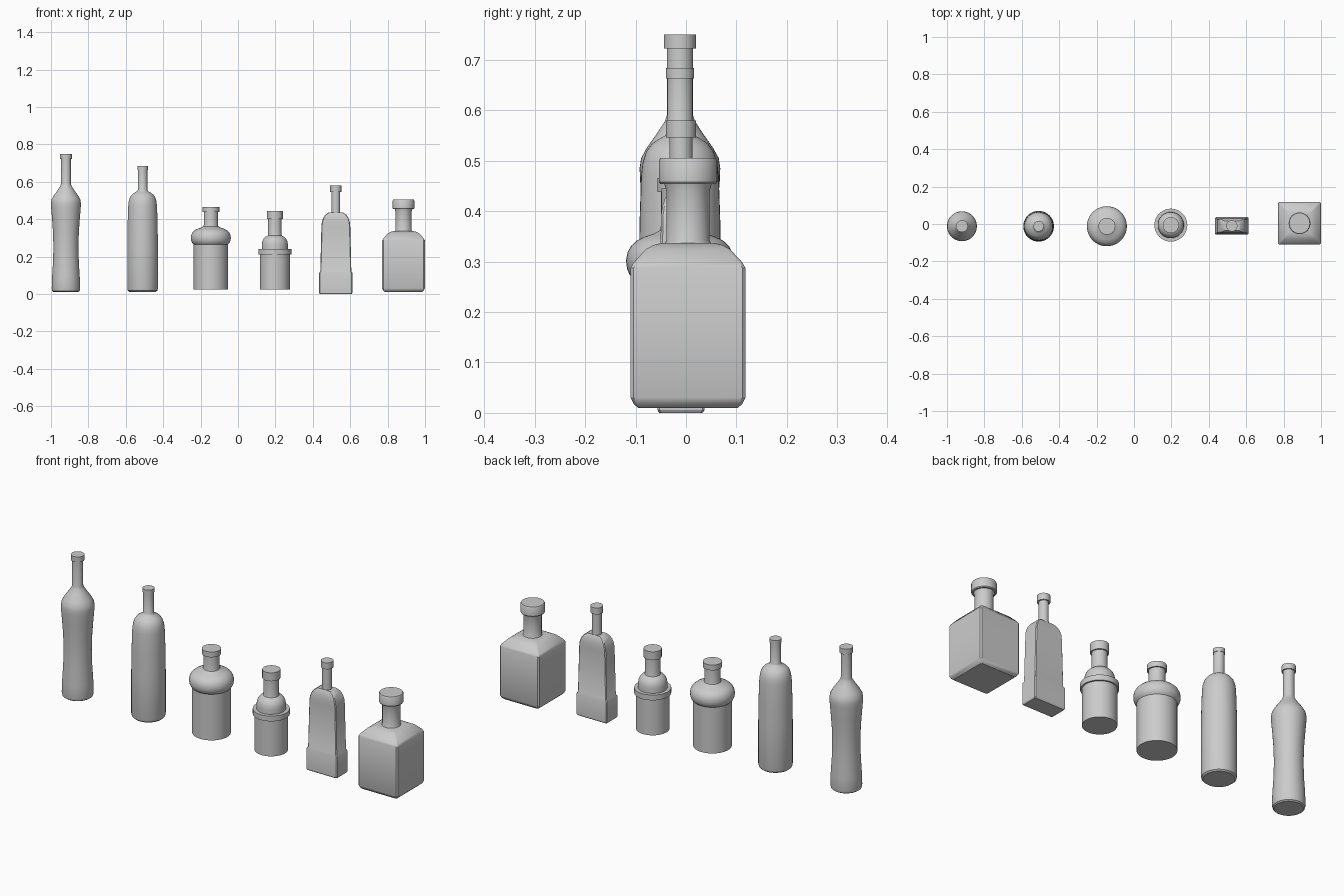
import bpy, bmesh, math


def loft(name, rings, loc, angle=32):
    """Skin a stack of equal-length point rings, closing both ends."""
    bm = bmesh.new()
    rows = [[bm.verts.new(p) for p in ring] for ring in rings]
    n = len(rows[0])
    for a, b in zip(rows, rows[1:]):
        for i in range(n):
            j = (i + 1) % n
            bm.faces.new((a[i], a[j], b[j], b[i]))
    bm.faces.new(rows[0][::-1])
    bm.faces.new(rows[-1])
    mesh = bpy.data.meshes.new(name)
    bm.to_mesh(mesh)
    bm.free()
    ob = bpy.data.objects.new(name, mesh)
    ob.location = (loc[0], loc[1], 0)
    bpy.context.collection.objects.link(ob)
    bpy.ops.object.select_all(action='DESELECT')
    ob.select_set(True)
    bpy.context.view_layer.objects.active = ob
    bpy.ops.object.shade_smooth_by_angle(angle=math.radians(angle))
    return ob


def turned(name, profile, loc, n=40):
    """Round part from (radius, z) pairs."""
    rings = [[(r * math.cos(2 * math.pi * i / n), r * math.sin(2 * math.pi * i / n), z)
              for i in range(n)] for r, z in profile]
    return loft(name, rings, loc)


def boxed(name, profile, loc, c=0.006):
    """Rectangular part from (half width, half depth, z), corners clipped by c."""
    rings = []
    for w, d, z in profile:
        rings.append([(w, -d + c, z), (w, d - c, z), (w - c, d, z), (-w + c, d, z),
                      (-w, d - c, z), (-w, -d + c, z), (-w + c, -d, z), (w - c, -d, z)])
    return loft(name, rings, loc)


# Tall waisted bottle with a conical shoulder
turned("waisted_bottle", [
    (0.066, 0.011), (0.073, 0.016), (0.076, 0.03), (0.074, 0.09), (0.069, 0.17),
    (0.067, 0.25), (0.069, 0.33), (0.074, 0.40), (0.079, 0.46), (0.080, 0.485),
    (0.077, 0.505), (0.066, 0.525), (0.045, 0.555), (0.030, 0.578), (0.026, 0.59),
    (0.026, 0.722), (0.032, 0.722), (0.032, 0.75)], (-0.92, -0.012))

# Tall straight bottle with a round shoulder
turned("round_shoulder_bottle", [
    (0.072, 0.012), (0.079, 0.018), (0.082, 0.03), (0.082, 0.25), (0.080, 0.38),
    (0.077, 0.47), (0.074, 0.496), (0.067, 0.518), (0.056, 0.533), (0.042, 0.543),
    (0.029, 0.550), (0.025, 0.557), (0.025, 0.663), (0.028, 0.663), (0.028, 0.684)],
    (-0.51, -0.012))

# Short bottle with a bulging shoulder
turned("bulge_bottle", [
    (0.092, 0.025), (0.092, 0.266), (0.100, 0.274), (0.105, 0.286), (0.107, 0.302),
    (0.104, 0.318), (0.097, 0.331), (0.085, 0.342), (0.068, 0.350), (0.050, 0.356),
    (0.040, 0.362), (0.038, 0.37), (0.038, 0.438), (0.045, 0.438), (0.045, 0.466)],
    (-0.145, -0.012))

# Short stepped bottle with a collar ring and dome
turned("collar_bottle", [
    (0.080, 0.025), (0.080, 0.212), (0.088, 0.212), (0.088, 0.240), (0.070, 0.240),
    (0.070, 0.265), (0.067, 0.282), (0.060, 0.296), (0.050, 0.306), (0.038, 0.312),
    (0.036, 0.32), (0.036, 0.401), (0.043, 0.401), (0.043, 0.445)], (0.197, -0.006))

# Slim rectangular bottle on a wider foot
slim = (0.523, -0.010)
boxed("slim_bottle_body", [
    (0.085, 0.043, 0.0), (0.089, 0.047, 0.006), (0.089, 0.047, 0.112),
    (0.083, 0.042, 0.122), (0.077, 0.040, 0.365), (0.074, 0.040, 0.388),
    (0.067, 0.037, 0.408), (0.056, 0.032, 0.424), (0.040, 0.025, 0.435)], slim, 0.004)
turned("slim_bottle_neck", [
    (0.024, 0.430), (0.023, 0.45), (0.023, 0.546), (0.030, 0.546), (0.030, 0.58)], slim)

# Square decanter with a broad stopper
square = (0.885, 0.004)
boxed("square_bottle_body", [
    (0.099, 0.099, 0.010), (0.108, 0.108, 0.018), (0.114, 0.114, 0.031),
    (0.114, 0.114, 0.287), (0.108, 0.108, 0.298), (0.083, 0.083, 0.325),
    (0.068, 0.068, 0.333), (0.052, 0.052, 0.337)], square)
turned("square_bottle_neck", [
    (0.047, 0.334), (0.043, 0.342), (0.043, 0.440), (0.047, 0.454),
    (0.055, 0.454), (0.058, 0.458), (0.058, 0.500), (0.055, 0.505)], square)
